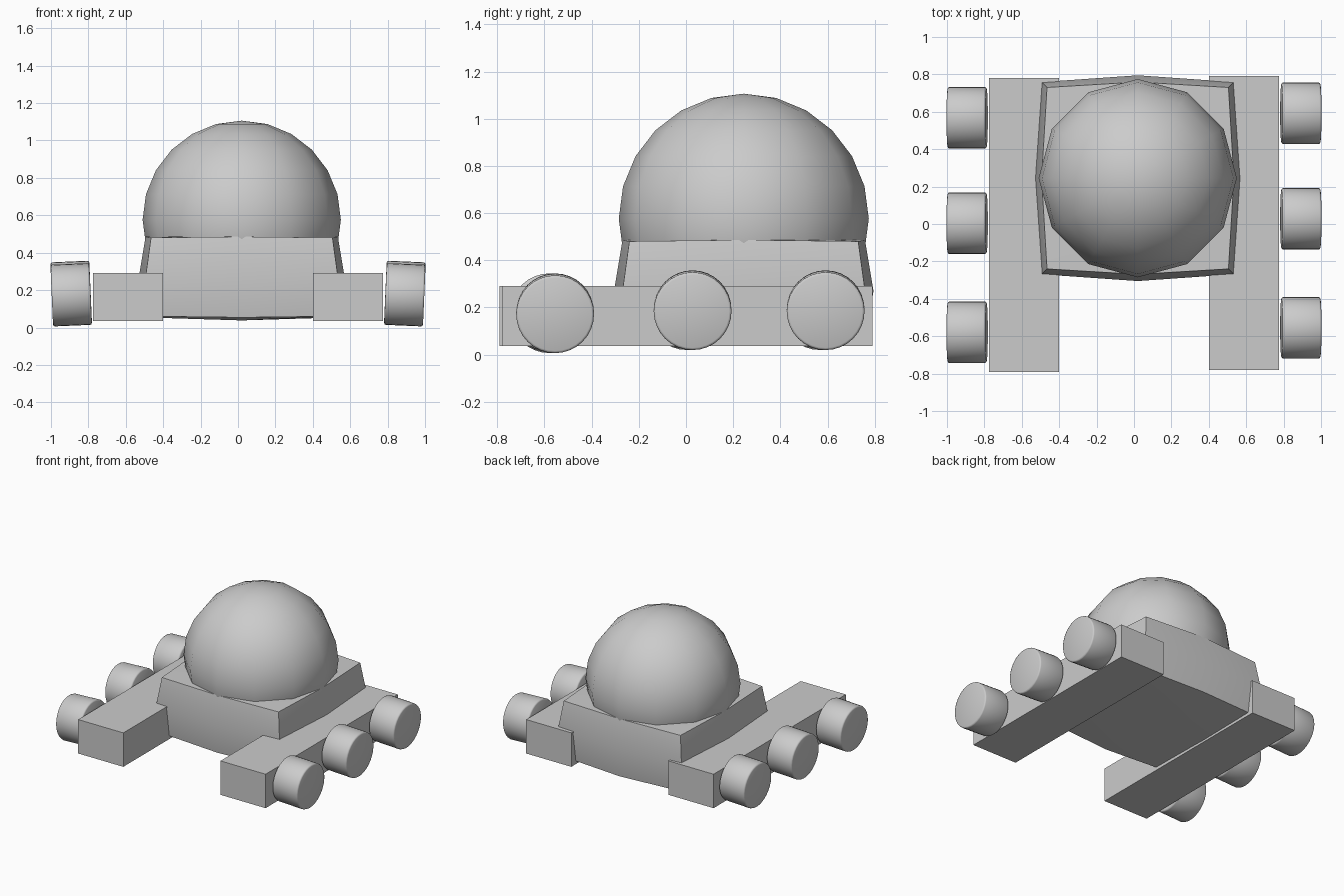
import bpy
import bmesh
import math
from mathutils import Matrix, Vector

cube = bpy.data.objects.get("Cube")
if cube:
    bpy.data.objects.remove(cube, do_unlink=True)

grey = bpy.data.materials.new("plain_grey")
grey.use_nodes = True
GREY = (0.6, 0.6, 0.6, 1)
grey.diffuse_color = GREY
grey.node_tree.nodes["Principled BSDF"].inputs["Base Color"].default_value = GREY


def add_part(name, bm, location, smooth_angle=None):
    """Turn a bmesh into a named grey object."""
    bmesh.ops.recalc_face_normals(bm, faces=bm.faces)
    mesh = bpy.data.meshes.new(name)
    bm.to_mesh(mesh)
    bm.free()
    mesh.materials.append(grey)
    obj = bpy.data.objects.new(name, mesh)
    obj.location = location
    bpy.context.collection.objects.link(obj)
    if smooth_angle:
        bpy.ops.object.select_all(action='DESELECT')
        obj.select_set(True)
        bpy.context.view_layer.objects.active = obj
        bpy.ops.object.shade_smooth_by_angle(angle=math.radians(smooth_angle))
    return obj


# Hull: a box split once each way, bulging towards the middle of every face
bm = bmesh.new()
bmesh.ops.create_cube(bm, size=2)
bmesh.ops.subdivide_edges(bm, edges=bm.edges[:], cuts=1, use_grid_fill=True)
bulge = {3: (0.485, 0.21), 2: (0.514, 0.216), 1: (0.55, 0.232)}
for v in bm.verts:
    extremes = sum(abs(c) > 0.5 for c in v.co)
    half_width, half_height = bulge[extremes]
    v.co = Vector((v.co.x * half_width, v.co.y * half_width, v.co.z * half_height))
add_part("hull", bm, (0.02, 0.245, 0.27), 30)

# Dome: a ball sunk into the hull
bm = bmesh.new()
bmesh.ops.create_uvsphere(bm, u_segments=12, v_segments=12, radius=0.53)
add_part("dome", bm, (0.02, 0.245, 0.576), 40)

# Side rails with three slightly tilted wheels each
for side, label, shift in ((1, "left", 0.005), (-1, "right", -0.005)):
    bm = bmesh.new()
    bmesh.ops.create_cube(bm, size=1)
    bmesh.ops.scale(bm, vec=(0.375, 1.57, 0.255), verts=bm.verts)
    add_part(label + "_rail", bm, (side * 0.588, shift, 0.163))

    for place, y, z in (("front", -0.567, 0.175), ("middle", 0.016, 0.188), ("rear", 0.58, 0.188)):
        bm = bmesh.new()
        bmesh.ops.create_cone(bm, cap_ends=True, segments=32, radius1=0.165,
                              radius2=0.165, depth=0.208)
        rims = [e for e in bm.edges if any(len(f.verts) > 4 for f in e.link_faces)]
        bmesh.ops.bevel(bm, geom=rims, offset=0.01, segments=2, affect='EDGES', profile=0.5)
        turn = Matrix.Rotation(math.radians(90 + side * 2.5), 3, 'Y')
        bmesh.ops.rotate(bm, matrix=turn, verts=bm.verts)
        add_part(f"{place}_{label}_wheel", bm, (side * 0.892, y + side * 0.012, z), 50)
